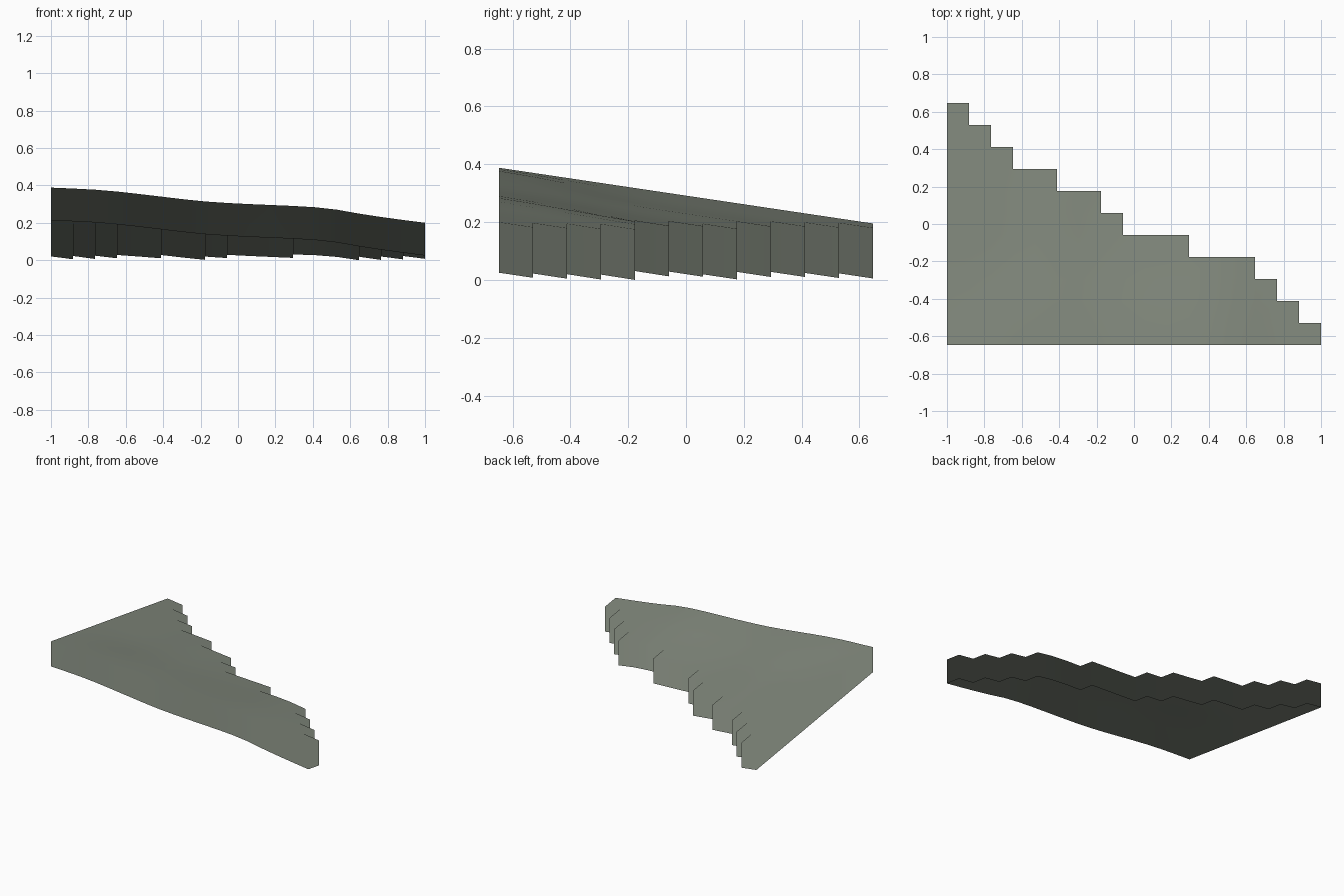
import bpy
import bmesh

cube = bpy.data.objects.get("Cube")
if cube:
    bpy.data.objects.remove(cube, do_unlink=True)

CELL = 2 / 17
FRONT = -5.5 * CELL
SKIRT = 0.175
# Number of cells in each row, front to back
ROW_CELLS = [17, 16, 15, 14, 11, 8, 7, 5, 3, 2, 1]
# Height of the front edge at each grid column
RIDGE = [.388, .383, .377, .367, .354, .340, .326, .314, .306,
         .300, .295, .290, .283, .270, .249, .231, .215, .200]
# Depth of the shallow hollow across the slope, as (x, depth)
HOLLOW = [(-1, 0), (-.765, .02), (-.65, .024), (-.4, .014),
          (.3, .015), (.647, .004), (1, 0)]


def hollow_depth(x):
    for (x0, d0), (x1, d1) in zip(HOLLOW, HOLLOW[1:]):
        if x <= x1:
            return d0 + (d1 - d0) * (x - x0) / (x1 - x0)
    return 0


def surface_point(i, j):
    x, run = -1 + i * CELL, j * CELL
    t = min(1, run / 0.55)
    fade = t * t * (3 - 2 * t)
    z = RIDGE[i] - 0.149 * run - hollow_depth(x) * fade
    return (x, FRONT + run, z)


# One flat colour
stone = bpy.data.materials.new("grey_green_stone")
stone.use_nodes = True
colour = (0.22, 0.247, 0.202, 1)
stone.diffuse_color = colour
stone.node_tree.nodes["Principled BSDF"].inputs["Base Color"].default_value = colour

# Sloping top surface with a stepped diagonal edge
bm = bmesh.new()
verts = {}


def grid_vert(i, j):
    if (i, j) not in verts:
        verts[i, j] = bm.verts.new(surface_point(i, j))
    return verts[i, j]


for j, count in enumerate(ROW_CELLS):
    for i in range(count):
        bm.faces.new([grid_vert(i, j), grid_vert(i + 1, j),
                      grid_vert(i + 1, j + 1), grid_vert(i, j + 1)])
bm.normal_update()
normals = [v.normal.copy() for v in bm.verts]

# Vertical skirt hanging from the border, open underneath
hem = {}


def hem_vert(top):
    if top not in hem:
        hem[top] = bm.verts.new((top.co.x, top.co.y, top.co.z - SKIRT))
        normals.append(top.normal.copy())
    return hem[top]


border = [e.link_loops[0] for e in bm.edges if e.is_boundary]
walls = [(loop.vert, loop.link_loop_next.vert) for loop in border]
for a, b in walls:
    bm.faces.new([b, a, hem_vert(a), hem_vert(b)])
for face in bm.faces:
    face.smooth = True

mesh = bpy.data.meshes.new("terrain_tile")
bm.to_mesh(mesh)
bm.free()
mesh.materials.append(stone)
# The skirt shades like the ground above it
mesh.normals_split_custom_set_from_vertices(normals)
tile = bpy.data.objects.new("terrain_tile", mesh)
bpy.context.collection.objects.link(tile)
